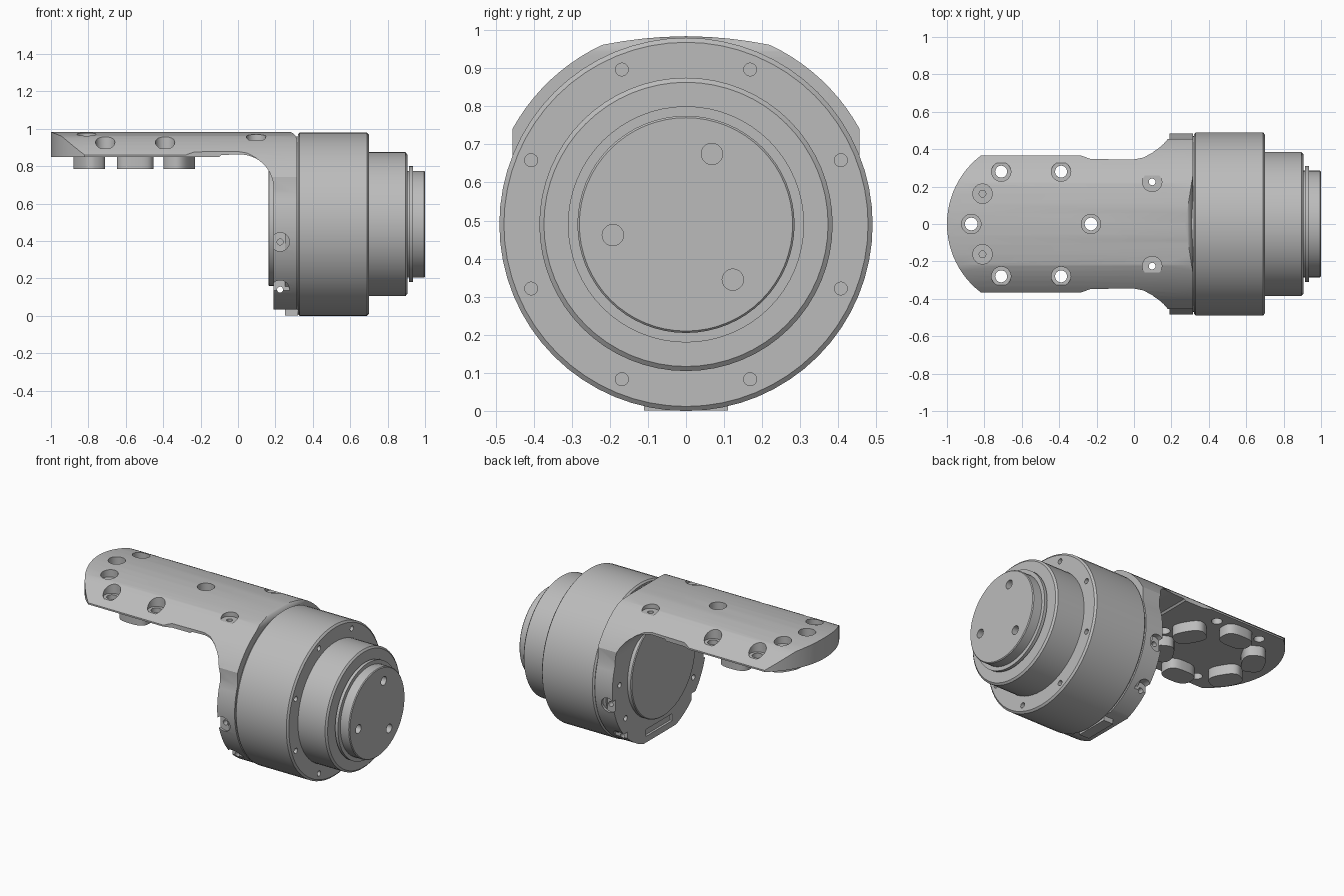
import bpy, bmesh
from math import sin, cos, pi, radians, copysign
from mathutils import Vector, Matrix

cube = bpy.data.objects.get("Cube")
if cube:
    bpy.data.objects.remove(cube)

AXIS_Z = 0.49  # height of the drum axis
metal = bpy.data.materials.new("grey metal")
metal.use_nodes = True
GREY = (0.5, 0.5, 0.5, 1)
metal.diffuse_color = GREY
metal.node_tree.nodes["Principled BSDF"].inputs["Base Color"].default_value = GREY


def finish(name, bm):
    bmesh.ops.recalc_face_normals(bm, faces=bm.faces)
    mesh = bpy.data.meshes.new(name)
    bm.to_mesh(mesh)
    bm.free()
    mesh.materials.append(metal)
    obj = bpy.data.objects.new(name, mesh)
    bpy.context.collection.objects.link(obj)
    return obj


def lathe(bm, profile, origin, axis, sides=48):
    """Closed solid turned from (distance along axis, radius) pairs."""
    turn = Vector((0, 0, 1)).rotation_difference(Vector(axis)).to_matrix()
    rings = []
    for d, r in profile:
        rings.append([bm.verts.new(Vector(origin) + turn @ Vector(
            (r * cos(2 * pi * i / sides), r * sin(2 * pi * i / sides), d)))
            for i in range(sides)])
    for a, b in zip(rings, rings[1:]):
        for i in range(sides):
            j = (i + 1) % sides
            bm.faces.new((a[i], a[j], b[j], b[i]))
    bm.faces.new(rings[0])
    bm.faces.new(rings[-1])


def prism(bm, points, axis, lo, hi):
    """Extrude a 2D outline along axis 0, 1 or 2."""
    ends = []
    for d in (lo, hi):
        ring = []
        for p in points:
            co = list(p)
            co.insert(axis, d)
            ring.append(bm.verts.new(co))
        ends.append(ring)
    a, b = ends
    bm.faces.new(a)
    bm.faces.new(b)
    for i in range(len(a)):
        j = (i + 1) % len(a)
        bm.faces.new((a[i], a[j], b[j], b[i]))


def box(bm, lo, hi):
    prism(bm, [(lo[0], lo[1]), (hi[0], lo[1]), (hi[0], hi[1]), (lo[0], hi[1])],
          2, lo[2], hi[2])


def boolean(obj, bm, operation):
    cutter = finish("cutter", bm)
    cutter.hide_render = True
    mod = obj.modifiers.new("cut", 'BOOLEAN')
    mod.operation = operation
    mod.solver = 'EXACT'
    mod.object = cutter
    bpy.context.view_layer.objects.active = obj
    bpy.ops.object.modifier_apply(modifier=mod.name)
    bpy.data.objects.remove(cutter)


def arc(cx, cy, r, start, end, steps):
    return [(cx + r * cos(radians(start + (end - start) * i / steps)),
             cy + r * sin(radians(start + (end - start) * i / steps)))
            for i in range(steps + 1)]


# Drum housing with stepped output hub
bm = bmesh.new()
lathe(bm, [(0.25, 0.47), (0.32, 0.47), (0.32, 0.48), (0.33, 0.49), (0.69, 0.49),
           (0.70, 0.478), (0.70, 0.385), (0.895, 0.385), (0.905, 0.373),
           (0.905, 0.285), (0.915, 0.285), (0.915, 0.31), (0.935, 0.31),
           (0.935, 0.285), (0.995, 0.285), (1.0, 0.28)],
      (0, 0, AXIS_Z), (1, 0, 0), 64)
drum = finish("drum_housing", bm)

# Flange bolt holes and hub holes
bm = bmesh.new()
for i in range(8):
    a = radians(22.5 + 45 * i)
    lathe(bm, [(0.67, 0.017), (0.72, 0.017)],
          (0, 0.44 * cos(a), AXIS_Z + 0.44 * sin(a)), (1, 0, 0), 16)
for y, z in ((0.068, 0.675), (-0.192, 0.462), (0.123, 0.345)):
    lathe(bm, [(0.95, 0.028), (1.02, 0.028)], (0, y, z), (1, 0, 0), 20)
boolean(drum, bm, 'DIFFERENCE')

# Angled bracket: side profile trimmed by its plan and its end section
side = [(-1.1, 0.85), (-0.1, 0.85), (-0.09, 0.86), (0.01, 0.863)]
side += arc(0.01, 0.683, 0.18, 84, 0, 12)
side += [(0.19, 0.035), (0.315, 0.035), (0.315, 0.93)]
side += arc(0.265, 0.935, 0.05, 10, 90, 6) + [(-1.1, 0.985)]
bm = bmesh.new()
prism(bm, side, 1, -0.6, 0.6)
bracket = finish("arm_bracket", bm)

plan = arc(-0.54, 0, 0.46, 180, 127.5, 12)
plan += [(-0.28, 0.365), (-0.23, 0.347), (0, 0.345), (0.05, 0.355), (0.1, 0.382),
         (0.14, 0.418), (0.17, 0.455), (0.19, 0.495), (0.4, 0.495)]
plan += [(x, -y) for x, y in reversed(plan[1:])]
bm = bmesh.new()
prism(bm, plan, 2, -0.2, 1.2)
boolean(bracket, bm, 'INTERSECT')

section = [(0, 0.984), (0.06, 0.982), (0.11, 0.978), (0.165, 0.971)]
section += arc(0, AXIS_Z, 0.52, 65, 29, 10)
section += arc(0, AXIS_Z, 0.485, 20, -90, 24)
section += [(-y, z) for y, z in reversed(section[1:-1])]
bm = bmesh.new()
prism(bm, section, 0, -1.5, 0.5)
boolean(bracket, bm, 'INTERSECT')

# Counterbored screw holes in the arm and the bracket sides
bm = bmesh.new()
holes = [(-0.87, 0, 0.92, 0.034), (-0.23, 0, 0.92, 0.034)]
for s in (-1, 1):
    holes += [(-0.71, 0.28 * s, 0.895, 0.032), (-0.39, 0.28 * s, 0.895, 0.032),
              (-0.81, 0.162 * s, 0.93, 0.018), (0.097, 0.225 * s, 0.94, 0.018)]
    lathe(bm, [(0.41, 0.016), (0.45, 0.016), (0.45, 0.05), (0.6, 0.05)],
          (0.225, 0, 0.395), (0, s, 0), 24)
for x, y, floor, r in holes:
    lathe(bm, [(0.6, r), (floor, r), (floor, 0.052), (1.1, 0.052)],
          (x, y, 0), (0, 0, 1), 24)
lathe(bm, [(-0.6, 0.05), (-0.33, 0.05), (-0.33, 0.016), (0.33, 0.016),
           (0.33, 0.05), (0.6, 0.05)], (0.225, 0, 0.14), (0, 1, 0), 24)
# Small rear bolt holes around the cover
for a in (-32, 3, 180 - 3, 180 + 32):
    lathe(bm, [(0.15, 0.017), (0.21, 0.017)],
          (0, 0.41 * cos(radians(a)), AXIS_Z + 0.41 * sin(radians(a))), (1, 0, 0), 16)
boolean(bracket, bm, 'DIFFERENCE')

# Connector slot below the cover
bm = bmesh.new()
box(bm, (0.1, -0.13, 0.075), (0.205, 0.14, 0.12))
boolean(bracket, bm, 'DIFFERENCE')

# Rear cover
bm = bmesh.new()
lathe(bm, [(0.162, 0.325), (0.167, 0.33), (0.2, 0.33)], (0, 0, AXIS_Z), (1, 0, 0), 64)
cover = finish("rear_cover", bm)

# Bottom tab
bm = bmesh.new()
box(bm, (0.25, -0.11, 0.002), (0.32, 0.11, 0.05))
finish("bottom_tab", bm)

# Six rounded pads in a ring under the arm
for i, (x, y, turn) in enumerate(((-0.315, 0.125, -60), (-0.55, 0.26, 0), (-0.795, 0.125, 60),
                                  (-0.795, -0.125, -60), (-0.55, -0.26, 0),
                                  (-0.315, -0.125, 60))):
    outline = []
    for k in range(32):
        c, s = cos(2 * pi * k / 32), sin(2 * pi * k / 32)
        p = Matrix.Rotation(radians(turn), 2) @ Vector(
            (0.098 * copysign(abs(c) ** 0.7, c), 0.068 * copysign(abs(s) ** 0.7, s)))
        outline.append((x + p.x, y + p.y))
    bm = bmesh.new()
    prism(bm, outline, 2, 0.785, 0.86)
    finish(f"arm_pad_{i + 1}", bm)

# Smooth round surfaces, keep machined edges sharp
bpy.ops.object.select_all(action='DESELECT')
for obj in bpy.context.collection.objects:
    if obj.type == 'MESH' and metal.name in obj.data.materials:
        obj.select_set(True)
        bpy.context.view_layer.objects.active = obj
bpy.ops.object.shade_smooth_by_angle(angle=radians(25))
